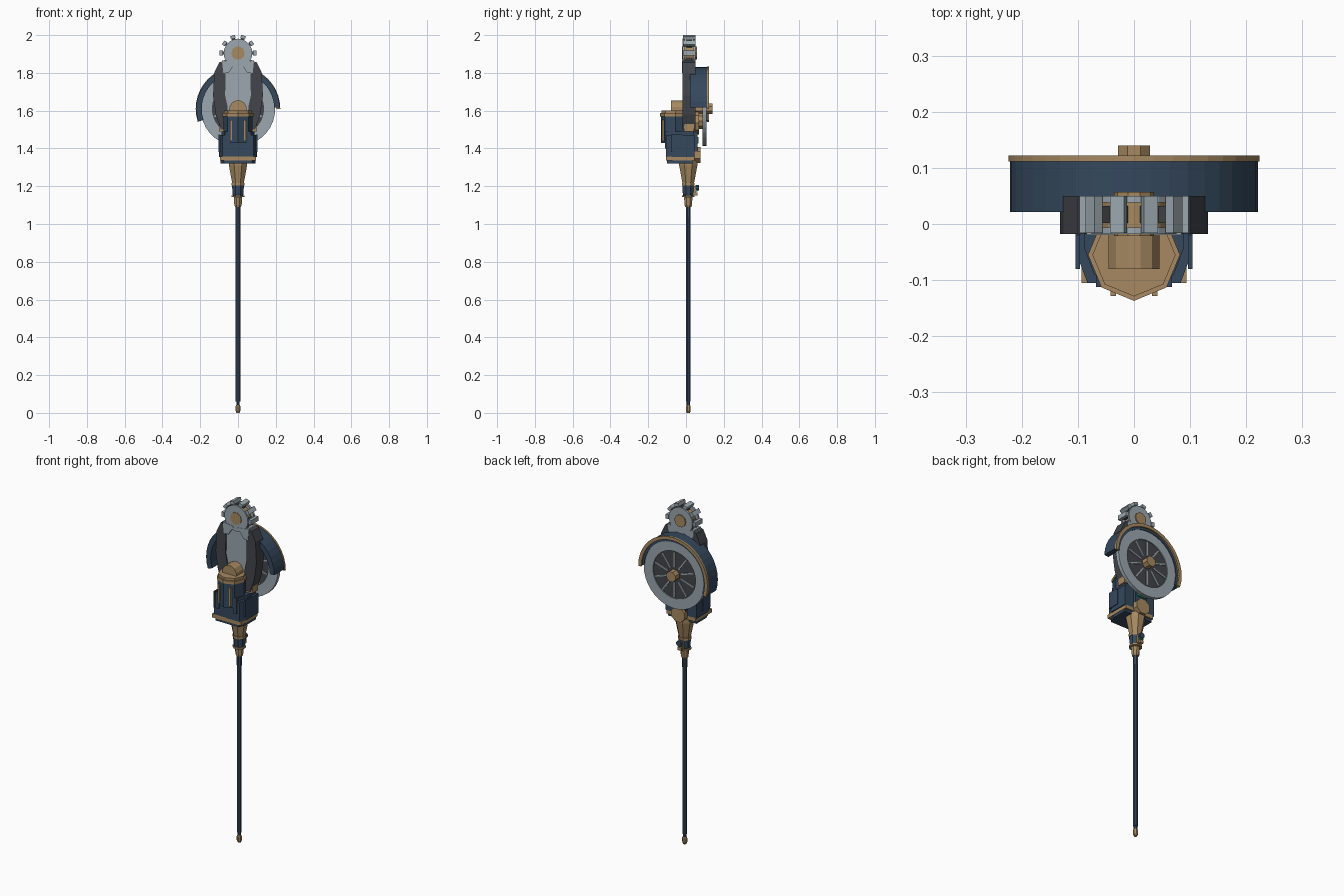
import bpy, bmesh
from math import sin, cos, pi, radians
from mathutils import Vector, Matrix

if "Cube" in bpy.data.objects:
    bpy.data.objects.remove(bpy.data.objects["Cube"])

def mat(name, c):
    m = bpy.data.materials.new(name)
    m.diffuse_color = (*c, 1)
    m.use_nodes = True
    m.node_tree.nodes["Principled BSDF"].inputs["Base Color"].default_value = m.diffuse_color
    return m

NAVY = mat("navy", (0.035, 0.065, 0.11))
TAN = mat("tan", (0.38, 0.25, 0.12))
DARK = mat("dark_metal", (0.055, 0.06, 0.07))
STEEL = mat("steel", (0.33, 0.39, 0.43))
GREEN = mat("green", (0.03, 0.3, 0.18))
CY = 0.012          # depth of the shaft axis

def finish(name, bm, m):
    bmesh.ops.recalc_face_normals(bm, faces=bm.faces)
    me = bpy.data.meshes.new(name)
    bm.to_mesh(me)
    bm.free()
    me.materials.append(m)
    ob = bpy.data.objects.new(name, me)
    bpy.context.collection.objects.link(ob)
    return ob

def prism(name, pts, a, b, m, axis='y'):
    """Extrude an outline: (x, z) along y, (x, y) along z, or (y, z) along x."""
    place = {'y': lambda p, t: (p[0], t, p[1]), 'z': lambda p, t: (p[0], p[1], t),
             'x': lambda p, t: (t, p[0], p[1])}[axis]
    bm = bmesh.new()
    lo = [bm.verts.new(place(p, a)) for p in pts]
    hi = [bm.verts.new(place(p, b)) for p in pts]
    bm.faces.new(lo)
    bm.faces.new(hi)
    n = len(pts)
    for i in range(n):
        bm.faces.new((lo[i], lo[(i + 1) % n], hi[(i + 1) % n], hi[i]))
    return finish(name, bm, m)

def ngon(cx, cy, r, n, start=0):
    return [(cx + r * cos(start + 2 * pi * i / n), cy + r * sin(start + 2 * pi * i / n)) for i in range(n)]

def disc(name, z, r, n, y0, y1, m, x=0, start=0):
    return prism(name, ngon(x, z, r, n, start), y0, y1, m)

def box(name, x, y, z, m):
    return prism(name, [(x[0], z[0]), (x[1], z[0]), (x[1], z[1]), (x[0], z[1])], *y, m)

def mirrored(half):
    return half + [(-x, z) for x, z in reversed(half)]

def turned(name, profile, m, n=8, cy=CY):
    """Stacked rings (radius, z) around the shaft axis."""
    bm = bmesh.new()
    rings = [[bm.verts.new((x, y, z)) for x, y in ngon(0, cy, r, n, pi / n)] for r, z in profile]
    bm.faces.new(rings[0])
    bm.faces.new(rings[-1])
    for a, b in zip(rings, rings[1:]):
        for i in range(n):
            j = (i + 1) % n
            bm.faces.new((a[i], a[j], b[j], b[i]))
    return finish(name, bm, m)

def arc(name, cz, r0, r1, y0, y1, m, a0=0, a1=360, n=32):
    """Ring or part of a ring facing the y axis."""
    full = a1 - a0 == 360
    bm = bmesh.new()
    secs = []
    for i in range(n + (not full)):
        t = radians(a0 + (a1 - a0) * i / n)
        secs.append([bm.verts.new((r * cos(t), y, cz + r * sin(t)))
                     for r, y in ((r0, y0), (r1, y0), (r1, y1), (r0, y1))])
    for i in range(n):
        a, b = secs[i], secs[(i + 1) % len(secs)]
        for k in range(4):
            j = (k + 1) % 4
            bm.faces.new((a[k], a[j], b[j], b[k]))
    if not full:
        bm.faces.new(secs[0])
        bm.faces.new(secs[-1])
    return finish(name, bm, m)

def spin(ob, angle, cz):
    c = Matrix.Translation((0, 0, cz))
    ob.data.transform(c @ Matrix.Rotation(-angle, 4, 'Y') @ c.inverted())

# Shaft with end caps
turned("shaft", [(.013, .06), (.013, 1.04)], NAVY)
turned("shaft_foot", [(.009, 0), (.014, .012), (.014, .035), (.009, .045)], TAN)
turned("shaft_foot_pin", [(.010, .04), (.010, .07)], NAVY)
turned("shaft_top", [(.014, 1.035), (.014, 1.10)], NAVY)

# Stepped collar and neck
turned("collar_low", [(.017, 1.09), (.021, 1.10), (.024, 1.14), (.017, 1.15)], TAN)
turned("collar_grip", [(.024, 1.145), (.031, 1.155), (.034, 1.205), (.028, 1.215)], NAVY)
turned("collar_ring", [(.036, 1.142), (.036, 1.152)], TAN)
turned("neck_ring", [(.037, 1.203), (.037, 1.217)], TAN)
turned("neck", [(.032, 1.21), (.052, 1.31), (.052, 1.34)], TAN)

# Trigger housing behind the collar
box("trigger_mount", (-.015, .015), (.03, .052), (1.155, 1.20), TAN)
disc("trigger_button", 1.192, .017, 8, .05, .068, NAVY, start=pi / 8)
box("trigger_light", (-.012, .012), (.048, .062), (1.172, 1.182), GREEN)
box("trigger_base", (-.012, .012), (.045, .062), (1.15, 1.168), TAN)

# Engine block
def block(w, y0, y1):
    return [(w, y1), (w, y0 + .045), (w - .017, y0), (-w + .017, y0), (-w, y0 + .045), (-w, y1)]
prism("engine_base", block(.092, -.10, .035), 1.32, 1.337, NAVY, 'z')
prism("engine_plate", [(-.094, -.105), (.094, -.105), (.094, .045), (-.094, .045)], 1.335, 1.357, TAN, 'z')
prism("engine_block", block(.1, -.105, .045), 1.355, 1.47, NAVY, 'z')
prism("engine_shoulder", block(.088, -.09, .04), 1.468, 1.49, NAVY, 'z')
for s in (-1, 1):
    prism("engine_side_panel", [(-.08, 1.38), (-.01, 1.38), (-.01, 1.46), (-.02, 1.475), (-.08, 1.475)],
          s * .096, s * .104, NAVY, 'x')
    prism("engine_bracket", [(-.012, 1.49), (.042, 1.49), (.042, 1.54), (.03, 1.565), (-.005, 1.565)],
          s * .06, s * .1, TAN, 'x')

# Octagonal cylinder on the engine front
OC = -.055
turn = -pi / 2
prism("cylinder", ngon(0, OC, .078, 8, turn), 1.43, 1.575, NAVY, 'z')
prism("cylinder_cap", ngon(0, OC, .082, 8, turn), 1.57, 1.588, TAN, 'z')
prism("cylinder_lid", ngon(0, OC, .074, 8, turn), 1.586, 1.602, TAN, 'z')
for s in (-1, 1):
    box("cylinder_strip", (s * .032, s * .042), (-.128, -.10), (1.44, 1.55), TAN)
    box("cylinder_rib", (s * .045, s * .068), (-.112, -.08), (1.40, 1.49), NAVY)
prism("cylinder_dome", mirrored([(.045, 1.595), (.045, 1.62), (.032, 1.643), (.012, 1.653)]), -.08, -.018, TAN)

# Blade arm: dark cheeks on either side of a light centre plate
for s in (-1, 1):
    prism("arm_cheek", [(s * x, z) for x, z in [(.088, 1.86), (.1, 1.855), (.126, 1.80), (.132, 1.68), (.118, 1.58),
                                               (.09, 1.50), (.05, 1.50), (.055, 1.62), (.068, 1.68), (.066, 1.79)]],
          -.018, .05, DARK)
    prism("arm_shoulder", [(s * x, z) for x, z in [(.012, 1.855), (.085, 1.865), (.078, 1.80), (.05, 1.80)]],
          -.02, .05, STEEL)
prism("arm_plate", mirrored([(.055, 1.50), (.06, 1.61), (.075, 1.68), (.07, 1.81), (.045, 1.86)]), -.012, .042, STEEL)

# Toothed nose wheel
NZ = 1.905
for y0, y1 in ((-.018, -.006), (.038, .05)):
    disc("nose_plate", NZ, .076, 20, y0, y1, STEEL)
disc("nose_axle", NZ, .036, 10, -.021, .057, TAN)
disc("nose_core", NZ, .058, 20, -.008, .04, TAN)
for i in range(-1, 7):
    a = radians(36 * i)
    spin(box("chain_tooth", (.079, .097), (-.016, .05), (NZ - .013, NZ + .013), STEEL), a, NZ)
    spin(box("chain_link", (.06, .082), (.002, .032), (NZ - .008, NZ + .008), DARK), a, NZ)

# Spoked saw wheel
WZ = 1.61
arc("saw_ring", WZ, .138, .197, .088, .109, STEEL, n=36)
disc("saw_web", WZ, .142, 36, .093, .103, DARK)
for i in range(10):
    spin(box("saw_spoke", (.045, .132), (.089, .108), (WZ - .004, WZ + .004), STEEL), radians(36 * i + 18), WZ)
disc("saw_hub", WZ, .031, 8, .02, .14, TAN, start=pi / 8)

# Wheel guard with rear rim
arc("guard", WZ, .192, .221, .021, .113, NAVY, 2, 198, 22)
arc("guard_rim", WZ, .205, .224, .111, .122, TAN, 0, 198, 22)

# Rear gearbox between engine and wheel
disc("gearbox", 1.535, .065, 10, .03, .068, TAN)
disc("gearbox_cover", 1.545, .045, 10, .065, .092, TAN)
box("gearbox_light", (-.03, .03), (.04, .066), (1.425, 1.46), GREEN)
disc("rear_drum", 1.365, .046, 8, .03, .076, TAN, start=pi / 8)
box("rear_rail", (-.04, .04), (.035, .06), (1.38, 1.52), NAVY)
